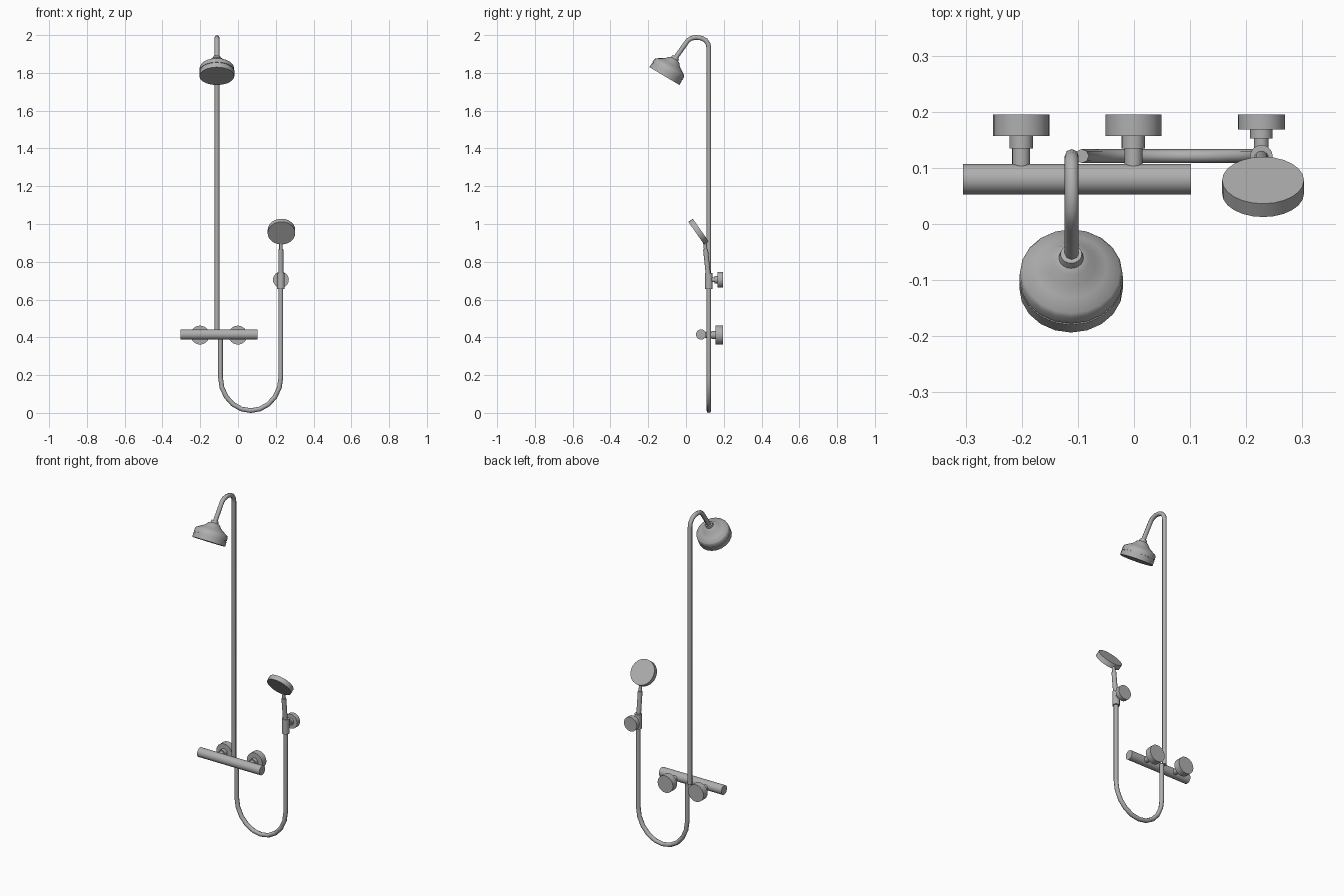
import bpy, bmesh, math
from mathutils import Vector

if "Cube" in bpy.data.objects:
    bpy.data.objects.remove(bpy.data.objects["Cube"])

# dark grey metal shared by every part
METAL = bpy.data.materials.new("dark_metal")
METAL.diffuse_color = (0.43, 0.43, 0.43, 1)
METAL.use_nodes = True
METAL.node_tree.nodes["Principled BSDF"].inputs["Base Color"].default_value = METAL.diffuse_color


def finish(ob, angle=35):
    ob.data.materials.clear()
    ob.data.materials.append(METAL)
    bpy.ops.object.select_all(action='DESELECT')
    ob.select_set(True)
    bpy.context.view_layer.objects.active = ob
    bpy.ops.object.shade_smooth_by_angle(angle=math.radians(angle))


def lathe(name, origin, axis, profile, sides=24):
    """Closed solid turned around an axis; profile = (distance, radius) pairs."""
    rot = Vector((0, 0, 1)).rotation_difference(Vector(axis).normalized())
    bm = bmesh.new()
    rings = []
    for d, r in profile:
        rings.append([bm.verts.new(Vector(origin) + rot @ Vector((
            r * math.cos(2 * math.pi * i / sides),
            r * math.sin(2 * math.pi * i / sides), d))) for i in range(sides)])
    for a, b in zip(rings, rings[1:]):
        for i in range(sides):
            j = (i + 1) % sides
            bm.faces.new((a[i], a[j], b[j], b[i]))
    bm.faces.new(rings[0][::-1])
    bm.faces.new(rings[-1])
    me = bpy.data.meshes.new(name)
    bm.to_mesh(me)
    bm.free()
    ob = bpy.data.objects.new(name, me)
    bpy.context.collection.objects.link(ob)
    finish(ob)
    return ob


def tube(name, points, radius):
    """Capped round pipe along a path."""
    cu = bpy.data.curves.new(name, 'CURVE')
    cu.dimensions = '3D'
    cu.bevel_depth = radius
    cu.bevel_resolution = 2
    cu.use_fill_caps = True
    sp = cu.splines.new('POLY')
    sp.points.add(len(points) - 1)
    for p, co in zip(sp.points, points):
        p.co = (*co, 1)
    ob = bpy.data.objects.new(name, cu)
    bpy.context.collection.objects.link(ob)
    bpy.ops.object.select_all(action='DESELECT')
    ob.select_set(True)
    bpy.context.view_layer.objects.active = ob
    bpy.ops.object.convert(target='MESH')
    finish(bpy.context.view_layer.objects.active, 65)


PIPE_Y = 0.121

# mixer bar with its two wall mounts
lathe("mixer_bar", (-0.305, 0.08, 0.415), (1, 0, 0), [(0, 0.027), (0.407, 0.027)])
for side, x in (("left", -0.201), ("right", -0.001)):
    lathe("wall_mount_" + side, (x, 0.195, 0.412), (0, -1, 0),
          [(0, 0.05), (0.038, 0.05), (0.038, 0.021), (0.06, 0.021),
           (0.06, 0.016), (0.095, 0.016)])

# riser pipe with gooseneck
arch = [(0.121, 0.415), (0.121, 1.93), (0.117, 1.953), (0.104, 1.972), (0.082, 1.984),
        (0.052, 1.988), (0.027, 1.983), (0.009, 1.971), (-0.004, 1.952), (-0.06, 1.873)]
tube("riser_pipe", [(-0.111, y, z) for y, z in arch], 0.0125)

# tilted overhead shower head, with a groove round the rim
lathe("shower_head", (-0.112, -0.114, 1.783), (0, 0.513, 0.859),
      [(0, 0.0925), (0.027, 0.0925), (0.027, 0.089), (0.031, 0.089),
       (0.031, 0.0925), (0.05, 0.0915), (0.058, 0.087), (0.072, 0.064),
       (0.085, 0.044), (0.1, 0.032), (0.105, 0.022), (0.118, 0.019)], 20)

# hose hanging in a U from the bar to the handset holder
cx, half, drop, base = 0.067, 0.16, 0.178, 0.19
hose = [(cx - half, PIPE_Y, 0.41)]
for i in range(11):
    a = math.pi + math.pi * i / 10
    hose.append((cx + half * math.cos(a), PIPE_Y, base + drop * math.sin(a)))
hose.append((cx + half, PIPE_Y, 0.68))
tube("hose", hose, 0.0125)

# handset holder: wall flange and upright sleeve
HX = cx + half
lathe("holder_mount", (HX, 0.195, 0.705), (0, -1, 0),
      [(0, 0.042), (0.027, 0.042), (0.027, 0.02), (0.043, 0.02),
       (0.043, 0.013), (0.07, 0.013)])
lathe("holder_sleeve", (HX, PIPE_Y, 0.655), (0, 0, 1),
      [(0, 0.02), (0.086, 0.02)], 20)

# handset: handle, thin neck and tilted disc
lathe("handset_handle", (HX, PIPE_Y, 0.70), (0, -0.018, 0.17),
      [(0, 0.013), (0.167, 0.013), (0.167, 0.009), (0.215, 0.009)], 16)
lathe("handset_disc", (0.23, 0.078, 0.968), (0, -0.82, -0.573),
      [(0, 0.073), (0.029, 0.073)])
